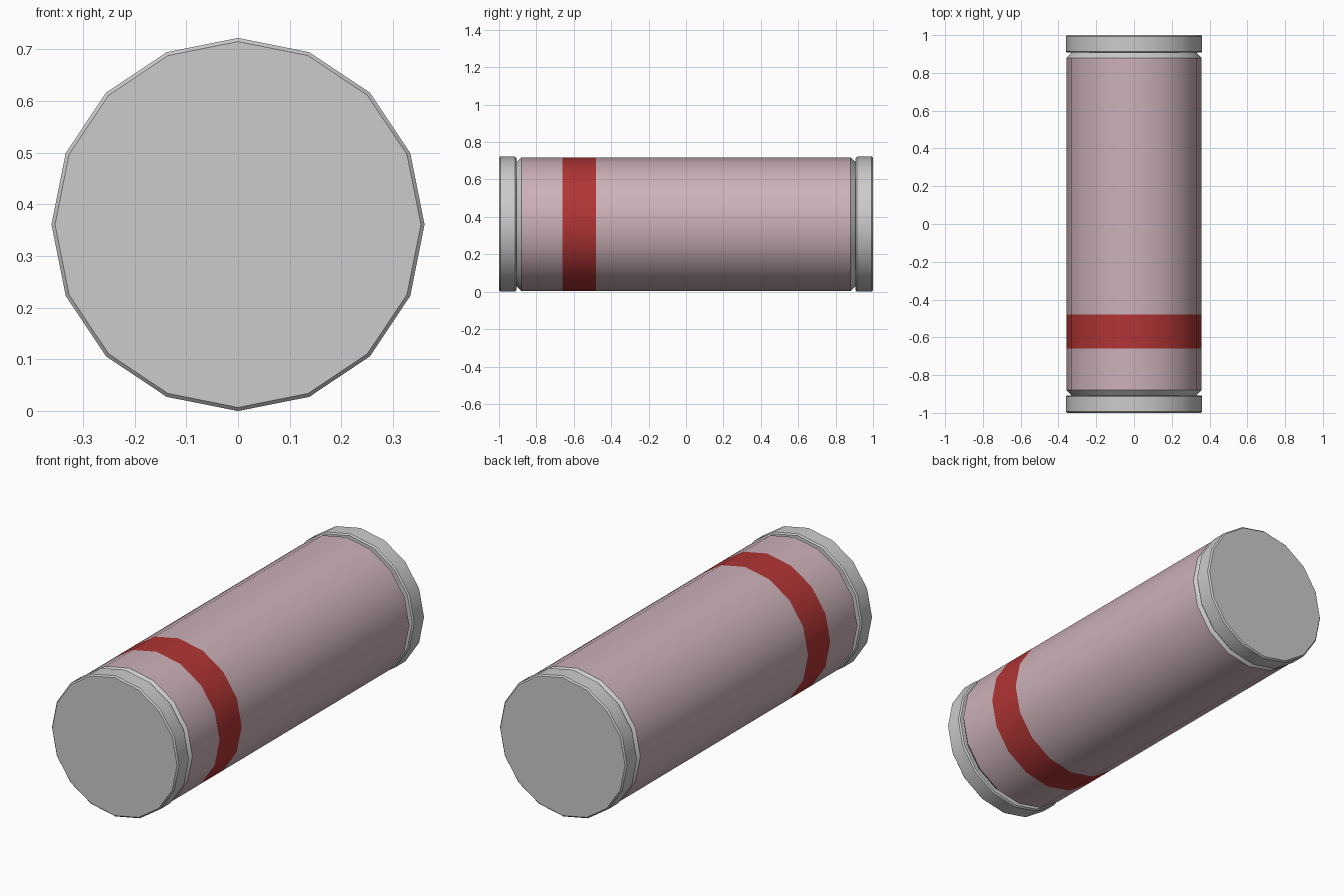
import bpy, bmesh
from math import sin, cos, pi, radians

SIDES = 16
RADIUS = 0.361   # end cap radius, also the height of the axis

cube = bpy.data.objects.get("Cube")
if cube:
    bpy.data.objects.remove(cube, do_unlink=True)


def material(name, rgb):
    mat = bpy.data.materials.new(name)
    mat.use_nodes = True
    mat.diffuse_color = (*rgb, 1)
    mat.node_tree.nodes["Principled BSDF"].inputs["Base Color"].default_value = (*rgb, 1)
    return mat


grey = material("light grey", (0.60, 0.60, 0.60))
pink = material("dusty pink", (0.60, 0.44, 0.48))
red = material("red", (0.44, 0.035, 0.035))


def lathe(name, profile, materials, rule=lambda y: 0):
    """Turn (y, radius) points about the lengthwise axis and close both ends."""
    bm = bmesh.new()
    rings = []
    for y, r in profile:
        angles = [2 * pi * i / SIDES for i in range(SIDES)]
        rings.append([bm.verts.new((r * sin(a), y, RADIUS + r * cos(a))) for a in angles])
    for a, b in zip(rings, rings[1:]):
        for i in range(SIDES):
            j = (i + 1) % SIDES
            bm.faces.new((a[i], a[j], b[j], b[i]))
    bm.faces.new(rings[0])
    bm.faces.new(rings[-1])
    bmesh.ops.recalc_face_normals(bm, faces=bm.faces)
    for face in bm.faces:
        face.material_index = rule(face.calc_center_median().y)
    mesh = bpy.data.meshes.new(name)
    bm.to_mesh(mesh)
    bm.free()
    for mat in materials:
        mesh.materials.append(mat)
    obj = bpy.data.objects.new(name, mesh)
    bpy.context.collection.objects.link(obj)
    bpy.ops.object.select_all(action="DESELECT")
    obj.select_set(True)
    bpy.context.view_layer.objects.active = obj
    bpy.ops.object.shade_smooth_by_angle(angle=radians(30))
    return obj


# Body: pink tube with a red band and grey chamfered ends
def body_colour(y):
    if abs(y) > 0.88:
        return 2
    return 1 if -0.66 < y < -0.48 else 0


lathe("body",
      [(-0.907, 0.332), (-0.88, 0.357), (-0.66, 0.357), (-0.48, 0.357),
       (0.88, 0.357), (0.907, 0.332)],
      [pink, red, grey], body_colour)

# End caps: thin discs with small bevels on both rims
for name, side in (("front_cap", -1), ("back_cap", 1)):
    lathe(name,
          [(side * y, r) for y, r in
           ((0.907, 0.354), (0.914, RADIUS), (0.993, RADIUS), (1.0, 0.354))],
          [grey])
